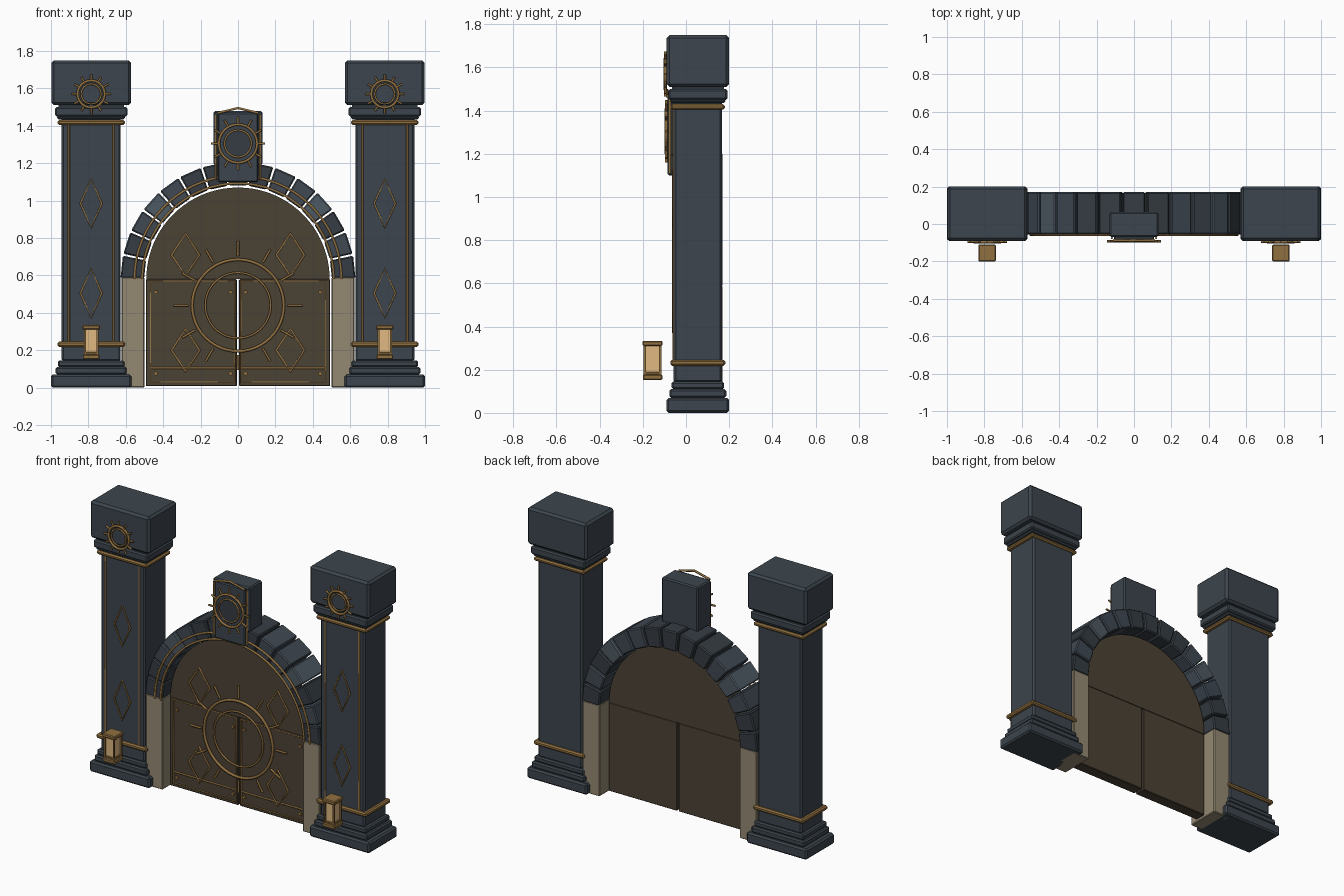
import bpy, bmesh, math, random
from math import sin, cos, pi, radians

if "Cube" in bpy.data.objects:
    bpy.data.objects.remove(bpy.data.objects["Cube"])
random.seed(4)


def mat(name, col):
    m = bpy.data.materials.new(name)
    m.diffuse_color = (*col, 1)
    m.use_nodes = True
    m.node_tree.nodes["Principled BSDF"].inputs["Base Color"].default_value = m.diffuse_color
    return m


STONE = mat("dark_stone", (0.045, 0.06, 0.075))
STONES = [mat("arch_stone_%d" % i, c) for i, c in enumerate(
    [(0.035, 0.045, 0.055), (0.05, 0.065, 0.085), (0.075, 0.1, 0.125)])]
GOLD = mat("aged_gold", (0.28, 0.16, 0.05))
WOOD = mat("dark_wood", (0.07, 0.054, 0.035))
SAND = mat("sandstone", (0.3, 0.25, 0.17))
GLOW = mat("lamp_glow", (0.75, 0.48, 0.22))


def bevel(ob, w):
    if w:
        m = ob.modifiers.new("bevel", "BEVEL")
        m.width, m.segments = w, 1


def prism(name, pts, y0, y1, material, bev=0.0):
    """Extrude an x-z outline from y0 to y1."""
    bm = bmesh.new()
    f = bm.faces.new([bm.verts.new((x, y0, z)) for x, z in pts])
    r = bmesh.ops.extrude_face_region(bm, geom=[f])
    bmesh.ops.translate(bm, vec=(0, y1 - y0, 0),
                        verts=[v for v in r["geom"] if isinstance(v, bmesh.types.BMVert)])
    bmesh.ops.recalc_face_normals(bm, faces=bm.faces)
    me = bpy.data.meshes.new(name)
    bm.to_mesh(me)
    bm.free()
    ob = bpy.data.objects.new(name, me)
    bpy.context.collection.objects.link(ob)
    me.materials.append(material)
    bevel(ob, bev)
    return ob


def box(name, x0, x1, y0, y1, z0, z1, material, bev=0.0):
    return prism(name, [(x0, z0), (x1, z0), (x1, z1), (x0, z1)], y0, y1, material, bev)


def wire(name, lines, y, r, cyclic=False, material=GOLD):
    """Thin rods following one or more x-z paths at depth y."""
    cu = bpy.data.curves.new(name, "CURVE")
    cu.dimensions = "3D"
    cu.bevel_depth, cu.bevel_resolution, cu.use_fill_caps = r, 1, True
    for pts in lines:
        s = cu.splines.new("POLY")
        s.points.add(len(pts) - 1)
        for p, (x, z) in zip(s.points, pts):
            p.co = (x, y, z, 1)
        s.use_cyclic_u = cyclic
    cu.materials.append(material)
    ob = bpy.data.objects.new(name, cu)
    bpy.context.collection.objects.link(ob)
    return ob


def arc(cx, cz, r, a0=0, a1=360, n=48):
    k = n if a1 - a0 == 360 else n - 1
    return [(cx + r * cos(radians(a0 + (a1 - a0) * i / k)),
             cz + r * sin(radians(a0 + (a1 - a0) * i / k))) for i in range(n)]


def diamond(cx, cz, w, h):
    return [(cx - w, cz), (cx, cz - h), (cx + w, cz), (cx, cz + h)]


def sun(name, cx, cz, y, ring, inner, r0, r1, rad):
    wire(name + "_ring", [arc(cx, cz, ring)], y, rad, True)
    wire(name + "_inner_ring", [arc(cx, cz, inner)], y, rad * 0.7, True)
    wire(name + "_rays", [[(cx + r * sin(i * pi / 6), cz + r * cos(i * pi / 6))
                           for r in (r0, r1)] for i in range(12)], y, rad * 0.75)


# Pillars with lanterns
CY = 0.055
for s, side in ((-1, "left"), (1, "right")):
    px = s * 0.785

    def slab(name, hx, hy, z0, z1, material=STONE, bev=0.008, cy=CY):
        box(side + "_" + name, px - hx, px + hx, cy - hy, cy + hy, z0, z1, material, bev)

    slab("pillar_plinth", 0.215, 0.145, 0, 0.07, bev=0.01)
    slab("pillar_base_step", 0.19, 0.132, 0.07, 0.11)
    slab("pillar_base_upper_step", 0.178, 0.122, 0.11, 0.145)
    slab("pillar_shaft", 0.158, 0.112, 0.14, 1.45, bev=0.01)
    slab("pillar_lower_band", 0.18, 0.127, 0.218, 0.246, GOLD)
    slab("pillar_neck_band", 0.18, 0.125, 1.405, 1.43, GOLD)
    slab("capital_lower", 0.182, 0.128, 1.435, 1.455)
    slab("capital_upper", 0.193, 0.137, 1.45, 1.5)
    slab("capital_gap", 0.175, 0.12, 1.49, 1.52, bev=0)
    slab("pillar_cap", 0.213, 0.145, 1.51, 1.75, bev=0.014)
    wire(side + "_pillar_edge_trim", [[(px + t * 0.12, 0.24), (px + t * 0.12, 1.41)]
                                      for t in (-1, 1)], -0.058, 0.006)
    wire(side + "_pillar_diamonds", [diamond(px, z, 0.057, 0.13) for z in (0.505, 0.985)],
         -0.06, 0.006, True)
    sun(side + "_cap_sun", px, 1.57, -0.096, 0.072, 0.053, 0.075, 0.105, 0.008)
    # Lantern
    LY = -0.155
    slab("lantern_base", 0.045, 0.045, 0.152, 0.178, GOLD, 0.005, LY)
    slab("lantern_base_step", 0.035, 0.035, 0.176, 0.19, GOLD, 0.003, LY)
    slab("lantern_glass", 0.028, 0.03, 0.185, 0.312, GLOW, 0, LY)
    slab("lantern_top", 0.046, 0.046, 0.31, 0.334, GOLD, 0.005, LY)
    for dx in (-1, 1):
        for dy in (-1, 1):
            x, y = px + dx * 0.033, LY + dy * 0.036
            box(side + "_lantern_post", x - 0.005, x + 0.005, y - 0.005, y + 0.005,
                0.17, 0.32, GOLD)
    # Jamb below the arch
    box(side + "_jamb", *sorted((s * 0.5, s * 0.622)), -0.055, 0.168, 0, 0.59, SAND, 0.005)

# Arch stones
AZ, N = 0.58, 15
for i in range(N):
    a, b = 180 / N * i + 0.5, 180 / N * (i + 1) - 0.5
    pts = arc(0, AZ, 0.502, a, b, 2) + arc(0, AZ, 0.628, a, b, 2)[::-1]
    prism("arch_stone", pts, -0.055, 0.17, random.choice(STONES), 0.007)
wire("arch_trim", [arc(0, AZ, r, 0, 180) for r in (0.512, 0.553)], -0.058, 0.007)

# Door leaves and tympanum
DF, DB = 0.01, 0.085
prism("tympanum", arc(0, AZ, 0.49, 0, 180), DF, DB, WOOD)
for s, side in ((-1, "left"), (1, "right")):
    box(side + "_door_leaf", *sorted((s * 0.006, s * 0.493)), DF, DB, 0.008, 0.58, WOOD, 0.004)
    u, v = s * 0.018, s * 0.468
    wire(side + "_door_frame", [[(u, 0.03), (v, 0.03), (v, 0.57), (u, 0.57)]], DF, 0.006, True)
    wire(side + "_door_rail", [[(u, 0.105), (v, 0.105)]], DF, 0.006)
    wire(side + "_door_diamonds", [diamond(s * 0.28, z, 0.075, 0.115) for z in (0.2, 0.71)],
         DF - 0.004, 0.007, True)
    for x in (0.04, 0.44):
        for z in (0.075, 0.51):
            prism(side + "_door_stud", arc(s * x, z, 0.011, n=10), DF - 0.012, DF + 0.005, GOLD)
sun("door_sun", 0, 0.44, DF - 0.006, 0.245, 0.175, 0.265, 0.345, 0.009)

# Keystone
box("keystone_block", -0.13, 0.13, -0.07, 0.065, 1.19, 1.478, STONE, 0.008)
box("keystone_face", -0.108, 0.108, -0.085, 0.05, 1.1, 1.47, STONE, 0.006)
wire("keystone_edge_trim", [[(s * 0.118, 1.11), (s * 0.118, 1.46)] for s in (-1, 1)],
     -0.075, 0.006)
wire("keystone_gable_trim", [[(-0.11, 1.468), (0, 1.495), (0.11, 1.468)]], -0.088, 0.007)
prism("keystone_disc", arc(0, 1.305, 0.072), -0.093, -0.08, STONES[0])
sun("keystone_sun", 0, 1.305, -0.092, 0.102, 0.072, 0.108, 0.145, 0.008)
